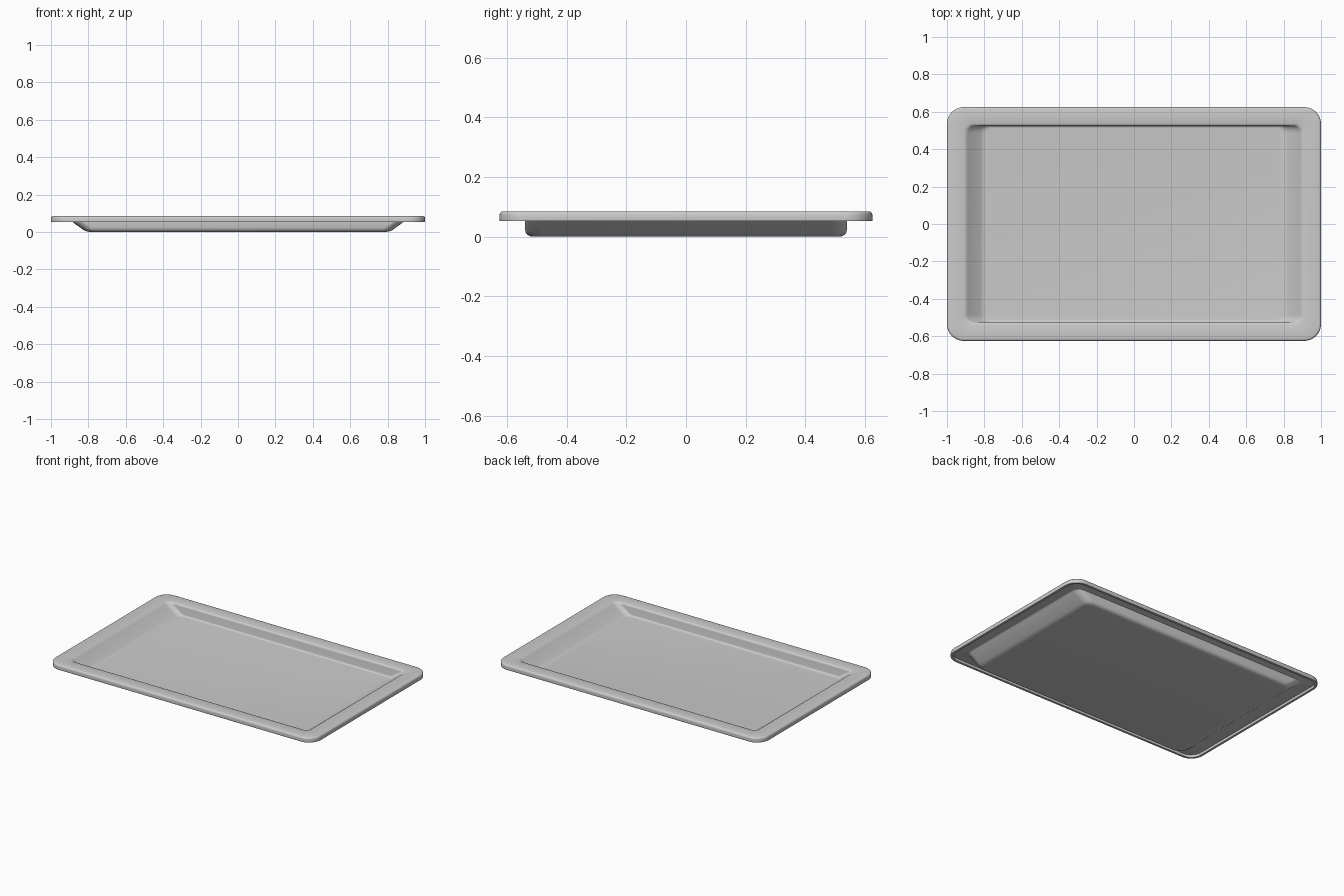
import bpy, bmesh
from math import sin, cos, pi

if "Cube" in bpy.data.objects:
    bpy.data.objects.remove(bpy.data.objects["Cube"])

SEG = 10  # segments per rounded corner


def rounded_rect(bm, hx, hy, r, z):
    """One loop of vertices around a rounded rectangle."""
    loop = []
    for k, (sx, sy) in enumerate([(1, 1), (-1, 1), (-1, -1), (1, -1)]):
        for i in range(SEG + 1):
            a = pi / 2 * (k + i / SEG)
            loop.append(bm.verts.new((sx * (hx - r) + r * cos(a),
                                      sy * (hy - r) + r * sin(a), z)))
    return loop


# Upper skin from the lip, over the rim, down the walls (half x, half y, radius, z)
profile = [
    (1.0, 0.625, 0.09, 0.052), (1.0, 0.625, 0.09, 0.073),
    (0.9985, 0.6235, 0.0885, 0.079), (0.994, 0.619, 0.084, 0.0835),
    (0.988, 0.613, 0.078, 0.085),
    (0.908, 0.537, 0.045, 0.085), (0.900, 0.530, 0.042, 0.0825),
    (0.892, 0.526, 0.040, 0.078), (0.887, 0.525, 0.040, 0.073),
    (0.822, 0.525, 0.040, 0.026), (0.812, 0.5235, 0.040, 0.020),
    (0.800, 0.519, 0.038, 0.0163), (0.785, 0.513, 0.035, 0.015),
]
bm = bmesh.new()
loops = [rounded_rect(bm, *p) for p in profile]
n = len(loops[0])
for lo, hi in zip(loops, loops[1:]):
    for i in range(n):
        j = (i + 1) % n
        bm.faces.new((lo[i], lo[j], hi[j], hi[i]))
bm.faces.new(loops[-1])  # floor

mesh = bpy.data.meshes.new("tray")
bm.to_mesh(mesh)
bm.free()
tray = bpy.data.objects.new("tray", mesh)
bpy.context.collection.objects.link(tray)

# Sheet thickness, with a softened lip edge
solid = tray.modifiers.new("thickness", 'SOLIDIFY')
solid.thickness = 0.015
solid.offset = -1
solid.use_even_offset = True
bevel = tray.modifiers.new("lip_rounding", 'BEVEL')
bevel.width = 0.005
bevel.segments = 3
bevel.limit_method = 'ANGLE'
bevel.angle_limit = 1.2

bpy.context.view_layer.objects.active = tray
tray.select_set(True)
bpy.ops.object.shade_smooth_by_angle(angle=0.7)
